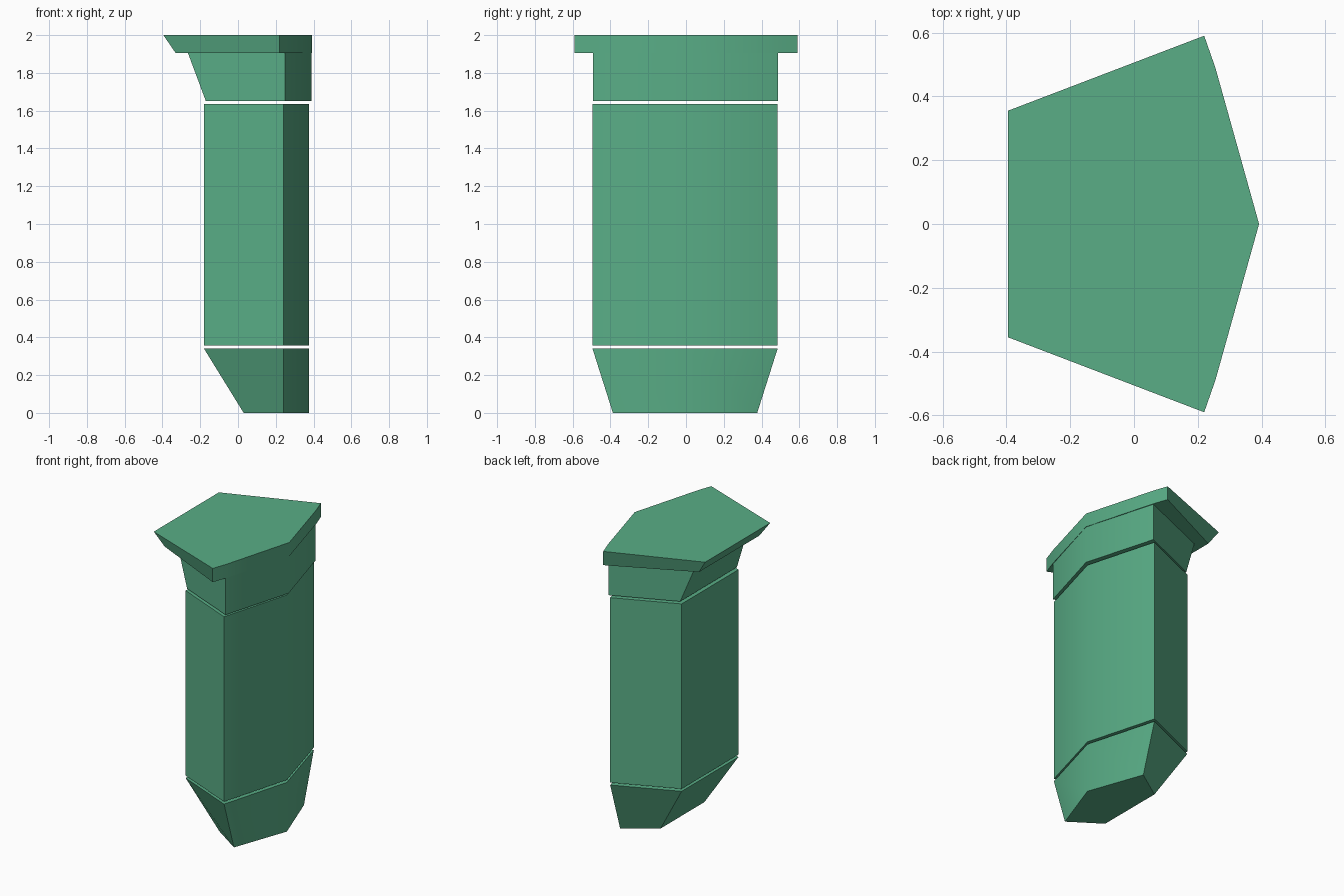
import bpy
import bmesh
import math

cube = bpy.data.objects.get("Cube")
if cube:
    bpy.data.objects.remove(cube, do_unlink=True)

GREEN = (0.10, 0.42, 0.24, 1.0)
green = bpy.data.materials.new("sea_green")
green.use_nodes = True
green.diffuse_color = GREEN
bsdf = next(n for n in green.node_tree.nodes if n.type == 'BSDF_PRINCIPLED')
bsdf.inputs["Base Color"].default_value = GREEN


def outline(half):
    """Mirror a half outline, listed from the flat side to the tip, across y."""
    return half + [(x, -y) for x, y in reversed(half) if y > 0]


def prism(name, z0, lower, z1, upper, shift=0.0):
    """Closed solid between two matching outlines."""
    bm = bmesh.new()
    rings = [[bm.verts.new((x, y + shift, z)) for x, y in outline(half)]
             for z, half in ((z0, lower), (z1, upper))]
    bottom, top = rings
    n = len(top)
    for i in range(n):
        j = (i + 1) % n
        bm.faces.new((bottom[i], bottom[j], top[j], top[i]))
    bm.faces.new(bottom)
    bm.faces.new(top)
    bmesh.ops.recalc_face_normals(bm, faces=bm.faces[:])
    mesh = bpy.data.meshes.new(name)
    bm.to_mesh(mesh)
    bm.free()
    mesh.materials.append(green)
    obj = bpy.data.objects.new(name, mesh)
    bpy.context.collection.objects.link(obj)
    # Soften only the shallow ridge along the pointed side
    bpy.ops.object.select_all(action='DESELECT')
    obj.select_set(True)
    bpy.context.view_layer.objects.active = obj
    bpy.ops.object.shade_smooth_by_angle(angle=math.radians(38))
    return obj


# Tapered foot, separated from the shaft by a thin gap
shaft = [(-0.18, 0.31), (0.24, 0.49), (0.377, 0)]
foot = [(0.03, 0.24), (0.24, 0.382), (0.377, 0)]
prism("tapered_foot", 0, foot, 0.34, shaft, -0.005)

# Straight shaft
prism("shaft", 0.357, shaft, 1.635, shaft, -0.005)

# Neck flaring towards the flat side
neck_low = [(-0.17, 0.31), (0.25, 0.49), (0.39, 0)]
neck_high = [(-0.265, 0.275), (0.25, 0.49), (0.39, 0)]
prism("neck", 1.65, neck_low, 1.905, neck_high, -0.003)

# Overhanging cap, flush with the neck at the tip
cap_front = [(0.22, 0.59), (0.255, 0.49), (0.392, 0)]
prism("cap", 1.905, [(-0.33, 0.33)] + cap_front,
      2.0, [(-0.395, 0.355)] + cap_front)
